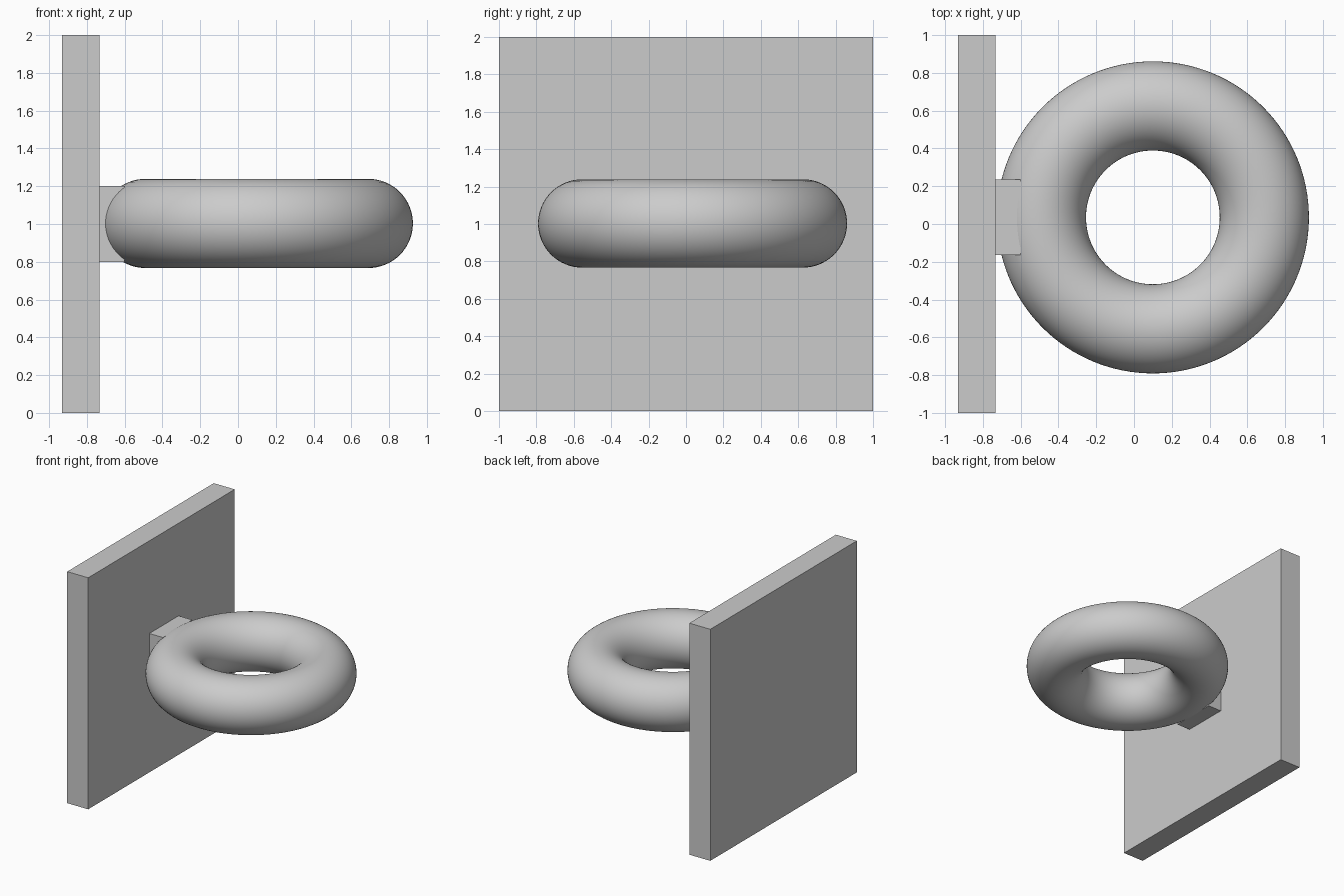
import bpy

cube = bpy.data.objects.get("Cube")
if cube:
    bpy.data.objects.remove(cube, do_unlink=True)

# Single plain grey
grey = bpy.data.materials.new("plain grey")
grey.use_nodes = True
colour = (0.6, 0.6, 0.6, 1)
grey.diffuse_color = colour
grey.node_tree.nodes["Principled BSDF"].inputs["Base Color"].default_value = colour


def box(name, low, high):
    """Box spanning two opposite corners."""
    centre = [(a + b) / 2 for a, b in zip(low, high)]
    bpy.ops.mesh.primitive_cube_add(size=1, location=centre)
    ob = bpy.context.object
    ob.name = name
    ob.scale = [b - a for a, b in zip(low, high)]
    bpy.ops.object.transform_apply(location=False, rotation=False, scale=True)
    ob.data.materials.append(grey)


# Upright wall plate and the square peg that holds the ring
box("wall_plate", (-0.932, -1, 0), (-0.732, 1, 2))
box("mounting_peg", (-0.732, -0.165, 0.8), (-0.602, 0.235, 1.2))

# Horizontal ring
bpy.ops.mesh.primitive_torus_add(
    location=(0.1, 0.035, 1.003), major_radius=0.59, minor_radius=0.236,
    major_segments=128, minor_segments=64)
ring = bpy.context.object
ring.name = "ring"
ring.data.materials.append(grey)
bpy.ops.object.shade_smooth()
